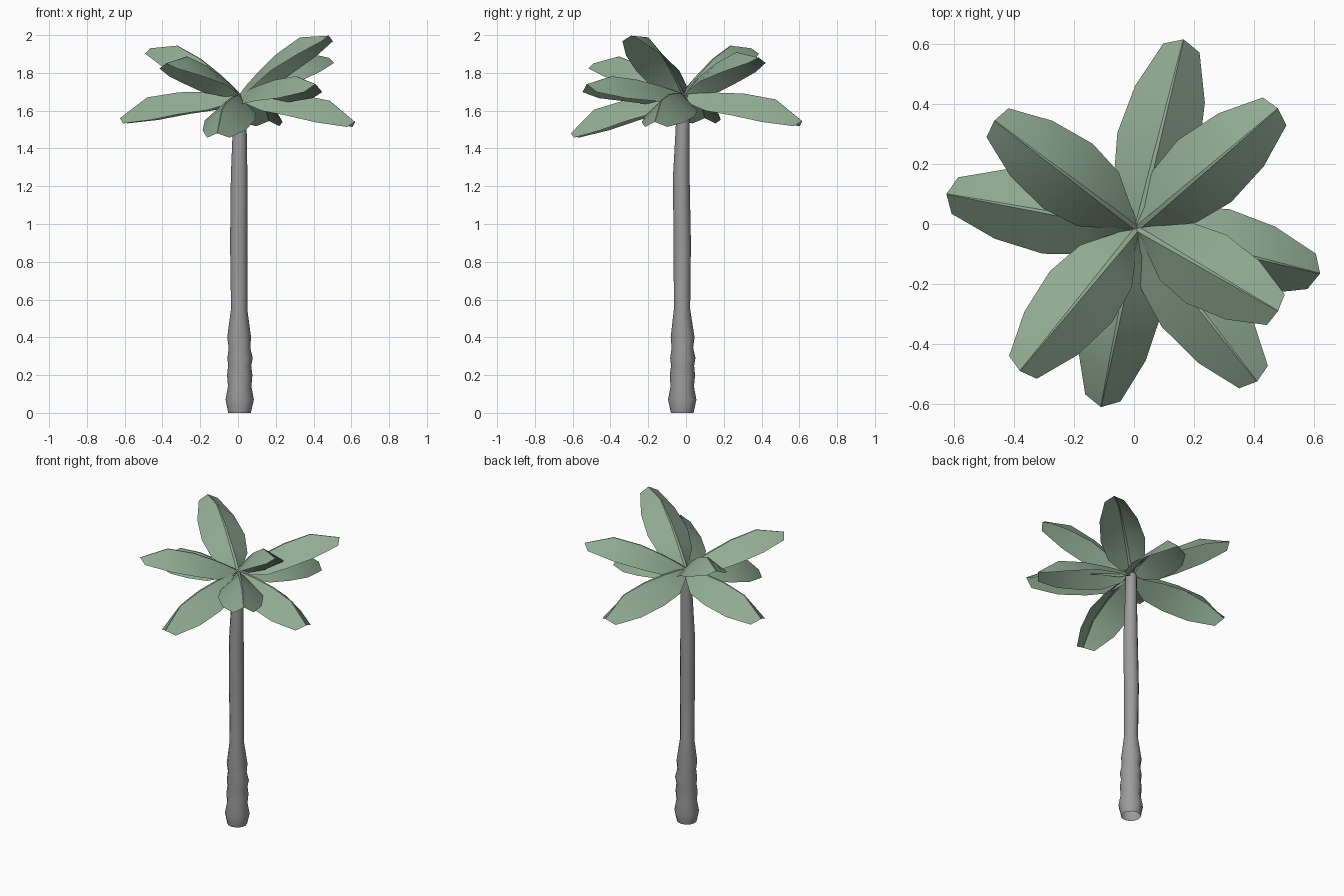
import bpy, bmesh, math
from mathutils import Vector

if "Cube" in bpy.data.objects:
    bpy.data.objects.remove(bpy.data.objects["Cube"])

green = bpy.data.materials.new("leaf_green")
green.diffuse_color = (0.29, 0.42, 0.30, 1)
green.use_nodes = True
green.node_tree.nodes["Principled BSDF"].inputs["Base Color"].default_value = green.diffuse_color
bark = bpy.data.materials.new("trunk_grey")
bark.diffuse_color = (0.33, 0.33, 0.33, 1)
bark.use_nodes = True
bark.node_tree.nodes["Principled BSDF"].inputs["Base Color"].default_value = bark.diffuse_color


def add_object(name, bm, angle, mat):
    mesh = bpy.data.meshes.new(name)
    bm.to_mesh(mesh)
    bm.free()
    ob = bpy.data.objects.new(name, mesh)
    bpy.context.collection.objects.link(ob)
    mesh.materials.append(mat)
    bpy.ops.object.select_all(action='DESELECT')
    ob.select_set(True)
    bpy.context.view_layer.objects.active = ob
    bpy.ops.object.shade_smooth_by_angle(angle=math.radians(angle))
    return ob


def loft(bm, rows, closed):
    rows = [[bm.verts.new(p) for p in row] for row in rows]
    n = len(rows[0])
    for a, b in zip(rows, rows[1:]):
        for i in range(n if closed else n - 1):
            j = (i + 1) % n
            bm.faces.new((a[i], a[j], b[j], b[i]))


# Trunk: open tube with a ringed foot and a slight lean (z, x, y, radius)
RINGS = [(0, .008, -.02, .06), (.07, .009, -.02, .075), (.14, .009, -.02, .062),
         (.2, .009, -.019, .067), (.25, .009, -.018, .061), (.29, .011, -.017, .067),
         (.345, .008, -.019, .057), (.4, .006, -.018, .063), (.55, .006, -.021, .043),
         (.9, .004, -.02, .046), (1.25, .006, -.025, .044), (1.5, .009, -.018, .037),
         (1.68, .01, -.014, .034)]
SIDES = 12
bm = bmesh.new()
loft(bm, [[(x + r * math.cos(2 * math.pi * k / SIDES), y + r * math.sin(2 * math.pi * k / SIDES), z)
           for k in range(SIDES)] for z, x, y, r in RINGS], True)
add_object("trunk", bm, 40, bark)

# Leaf template, roof-shaped:
# (rib along, rib height, rib half width, edge along, edge height, edge half width, share of extra drop)
LEAF = [(0, 0, .008, 0, -.012, .014, 0), (.07, .026, .008, .06, -.02, .05, .5),
        (.16, .053, .007, .16, -.022, .112, .8), (.31, .085, .005, .30, -.008, .135, 1),
        (.48, .092, .003, .465, -.008, .115, 1), (.64, 0, .001, .618, -.014, .06, .5)]
BASE = Vector((.01, -.015, 1.685))


def leaf(name, tip, arch, drop):
    d = Vector(tip) - BASE
    scale = d.length / .64
    d.normalize()
    side = d.cross(Vector((0, 0, 1))).normalized()
    up = side.cross(d)

    def pt(along, across, height):
        return BASE + scale * (d * along + side * across + up * height)

    bm = bmesh.new()
    rows = []
    for ra, rh, rw, ea, eh, ew, share in LEAF:
        rh, eh = rh * arch, eh - drop * share
        rows.append([pt(ea, ew, eh), pt(ra, rw, rh), pt(ra, -rw, rh), pt(ea, -ew, eh)])
    loft(bm, rows, False)
    add_object(name, bm, 30, green)


# Crown: raised, level and drooping leaves, placed by tip, with rib arch and edge drop
CROWN = {
    "upper_leaf": (.88, .015, [(.48, -.29, 1.997), (.48, .385, 1.88), (-.465, .345, 1.93), (-.38, -.49, 1.85)]),
    "middle_leaf": (.6, .05, [(.41, -.525, 1.74)]),
    "lower_leaf": (.85, .035, [(.62, -.165, 1.54), (.165, .615, 1.545), (-.625, .1, 1.56), (-.11, -.61, 1.48)]),
}
for name, (arch, drop, tips) in CROWN.items():
    for i, tip in enumerate(tips):
        leaf(f"{name}_{i + 1}", tip, arch, drop)
